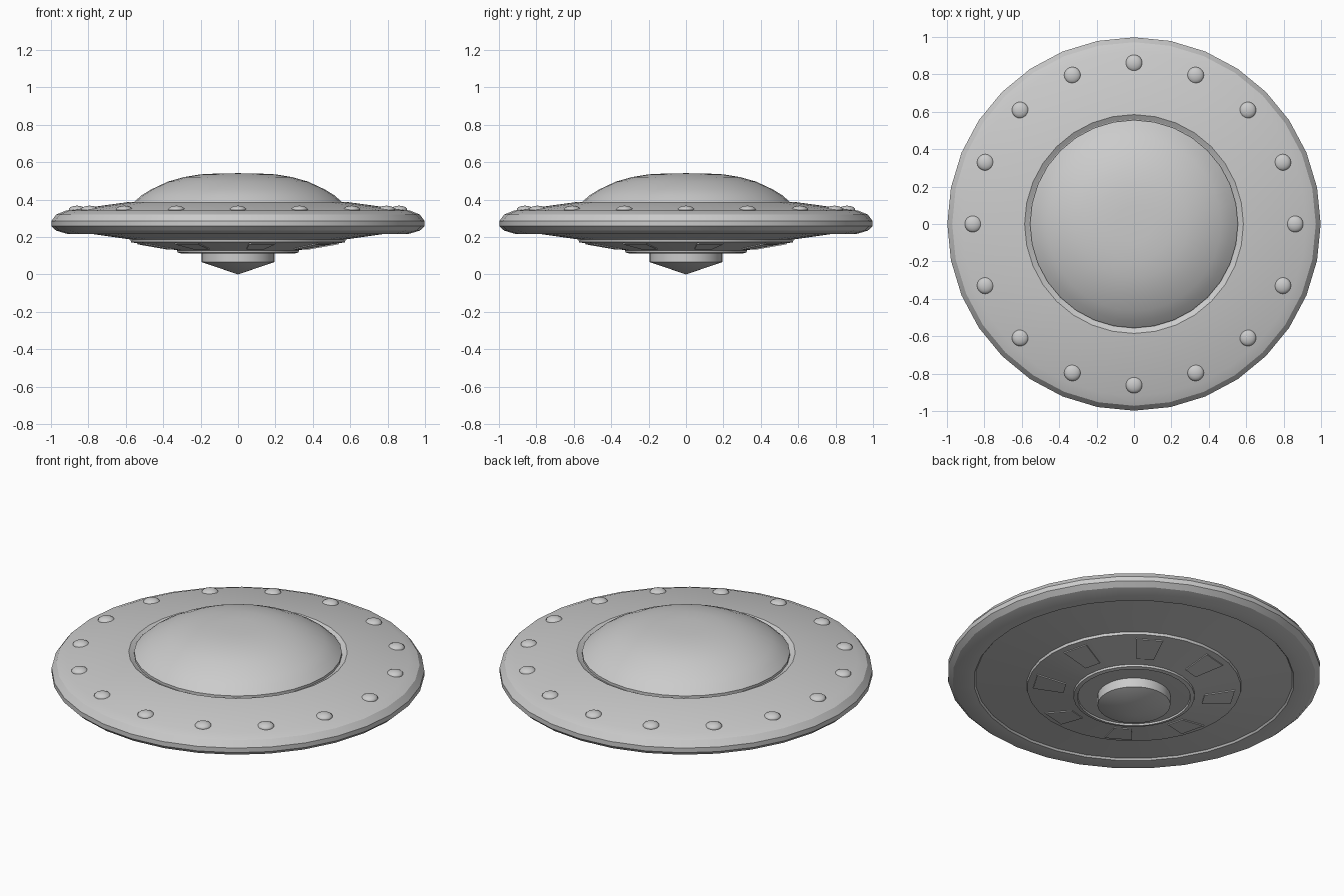
import bpy, bmesh
from math import sin, cos, pi, radians
from mathutils import Matrix

cube = bpy.data.objects.get("Cube")
if cube:
    bpy.data.objects.remove(cube, do_unlink=True)

SIDES = 32
GREY = (0.6, 0.6, 0.6, 1)
metal = bpy.data.materials.new("grey metal")
metal.use_nodes = True
metal.diffuse_color = GREY
metal.node_tree.nodes["Principled BSDF"].inputs["Base Color"].default_value = GREY


def finish(bm, name, angle=25):
    bmesh.ops.remove_doubles(bm, verts=bm.verts, dist=0.0001)
    bmesh.ops.recalc_face_normals(bm, faces=bm.faces)
    mesh = bpy.data.meshes.new(name)
    bm.to_mesh(mesh)
    bm.free()
    mesh.materials.append(metal)
    obj = bpy.data.objects.new(name, mesh)
    bpy.context.collection.objects.link(obj)
    bpy.ops.object.select_all(action='DESELECT')
    obj.select_set(True)
    bpy.context.view_layer.objects.active = obj
    bpy.ops.object.shade_smooth_by_angle(angle=radians(angle))
    return obj


def lathe(name, profile, angle=25):
    """Revolve (radius, height) points around the z axis."""
    bm = bmesh.new()
    verts = [bm.verts.new((r, 0, z)) for r, z in profile]
    edges = [bm.edges.new(pair) for pair in zip(verts, verts[1:])]
    bmesh.ops.spin(bm, geom=verts + edges, cent=(0, 0, 0), axis=(0, 0, 1),
                   angle=2 * pi, steps=SIDES, use_duplicate=False)
    return finish(bm, name, angle)


# Saucer top and rounded rim, ending in a small lip underneath
lathe("saucer_rim", [(0, .372), (.56, .372), (.585, .387), (.92, .341), (.972, .32),
                     (.998, .285), (.998, .258), (.972, .234), (.91, .216),
                     (.858, .216), (.85, .226)])

# Underside: sloping skirt, stepped panel cone, raised ring and shallow recess
lathe("underside", [(.85, .226), (.575, .187), (.572, .172), (.326, .129),
                    (.324, .117), (.303, .112), (.3, .122), (0, .118)], 15)

# Dome on top
lathe("dome", [(.556, .37), (.556, .387), (.515, .423), (.465, .454), (.375, .496),
               (.29, .52), (.2, .535), (.1, .54), (0, .541)], 40)

# Hub with a pointed tip below
lathe("hub", [(.195, .122), (.195, .066), (0, 0)])

# Ring of low dome lights around the rim
bm = bmesh.new()
for i in range(16):
    a = 2 * pi * i / 16
    place = (Matrix.Translation((.86 * cos(a), .86 * sin(a), .345))
             @ Matrix.Diagonal((1, 1, .5, 1)))
    bmesh.ops.create_uvsphere(bm, u_segments=16, v_segments=10, radius=.045, matrix=place)
finish(bm, "rim_lights", 60)

# Tapered plates set around the stepped cone
bm = bmesh.new()
for i in range(8):
    spin = Matrix.Rotation(radians(14) + i * pi / 4, 3, 'Z')
    layers = []
    for drop in (-.004, .005):
        layer = []
        for r, half in ((.375, .047), (.535, .073)):
            z = .129 + (r - .326) * .175 - drop
            for s in (-1, 1):
                layer.append((r, s * half, z))
        layers.append([layer[k] for k in (0, 1, 3, 2)])
    top, low = [[bm.verts.new(co) for co in layer] for layer in layers]
    bmesh.ops.rotate(bm, verts=top + low, cent=(0, 0, 0), matrix=spin)
    bm.faces.new(top)
    bm.faces.new(low)
    for k in range(4):
        n = (k + 1) % 4
        bm.faces.new((top[k], top[n], low[n], low[k]))
finish(bm, "underside_plates")
